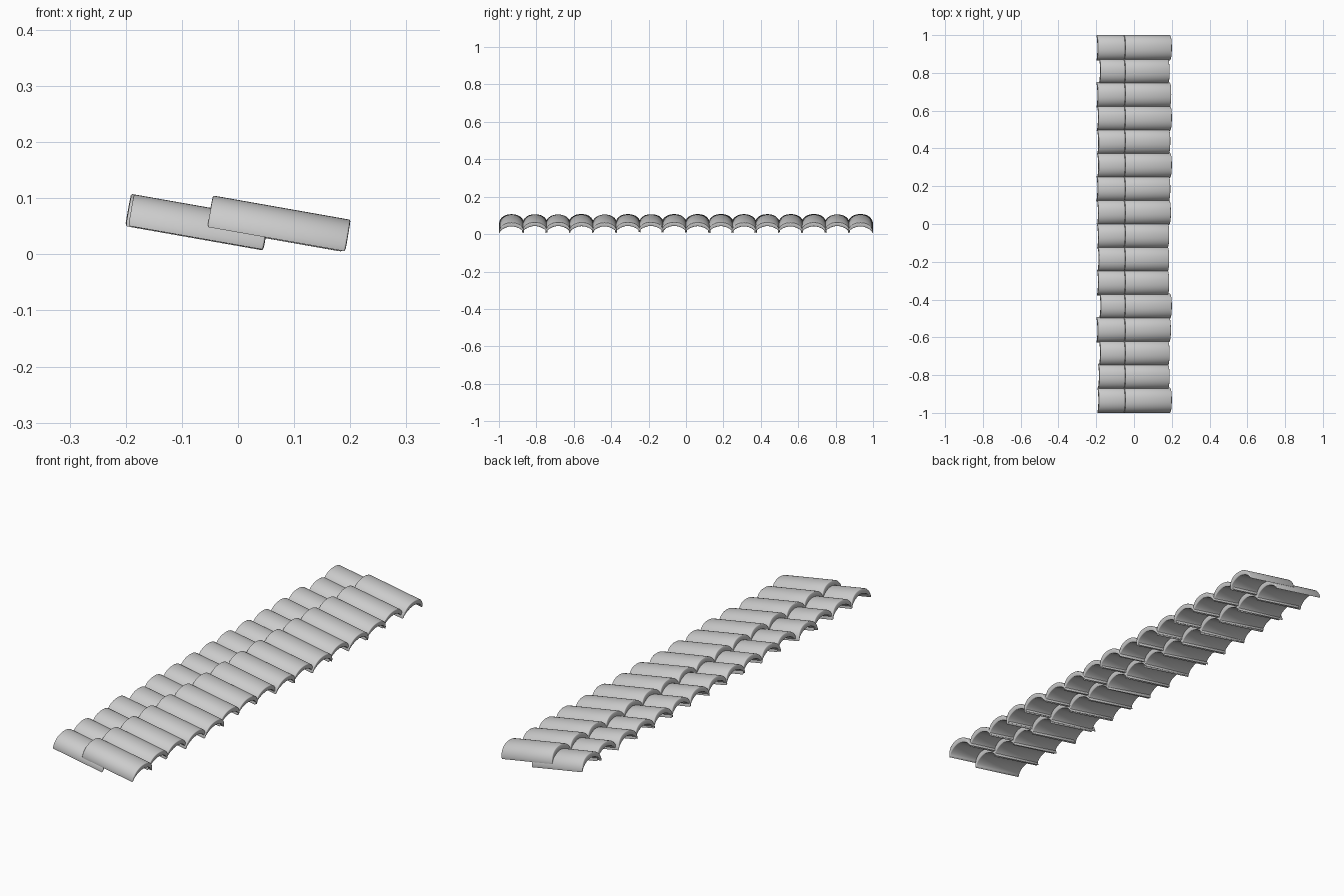
import bpy, bmesh, math, random
from mathutils import Matrix

cube = bpy.data.objects.get("Cube")
if cube:
    bpy.data.objects.remove(cube, do_unlink=True)

random.seed(4)
LENGTH, HALF_WIDTH, HEIGHT = 0.249, 0.0675, 0.058
SLOPE = math.radians(10)
END_Y = 1 - HALF_WIDTH

clay = bpy.data.materials.new("pale grey clay")
clay.use_nodes = True
GREY = (0.6, 0.6, 0.6, 1)
clay.diffuse_color = GREY
clay.node_tree.nodes["Principled BSDF"].inputs["Base Color"].default_value = GREY


def arch(a, b, base, exponent, steps=20):
    """Superellipse arch from +y over the top to -y."""
    pts = []
    for i in range(steps + 1):
        t = math.pi * i / steps
        c, s = math.cos(t), max(math.sin(t), 0)
        y = math.copysign(abs(c) ** (2 / exponent), c) * a
        pts.append((y, base + s ** (2 / exponent) * b))
    return pts


def tile_mesh(name, x0, x1):
    """Domed tile with a shallow hollow underside and softened end rims."""
    bm = bmesh.new()
    profiles = (arch(HALF_WIDTH, HEIGHT, 0, 2.2),
                arch(HALF_WIDTH - 0.006, 0.032, 0.005, 1.65))
    (out0, in0), (out1, in1) = [
        [[bm.verts.new((x, y, z)) for y, z in prof] for prof in profiles]
        for x in (x0, x1)]
    for p, q in ((out0, out1), (in1, in0), (in0, out0), (out1, in1)):
        for i in range(len(p) - 1):
            bm.faces.new((p[i], p[i + 1], q[i + 1], q[i]))
    for i in (0, -1):
        bm.faces.new((out0[i], out1[i], in1[i], in0[i]))
    bmesh.ops.recalc_face_normals(bm, faces=bm.faces)
    rim = [e for e in bm.edges if e.calc_face_angle(0) > math.radians(60)]
    bmesh.ops.bevel(bm, geom=rim, offset=0.003, segments=2, profile=0.5,
                    affect='EDGES', clamp_overlap=True)
    mesh = bpy.data.meshes.new(name)
    bm.to_mesh(mesh)
    bm.free()
    mesh.materials.append(clay)
    mesh.polygons.foreach_set("use_smooth", [True] * len(mesh.polygons))
    mesh.set_sharp_from_angle(angle=math.radians(50))
    return mesh


def lay_course(name, x, z, shortfalls, open_end):
    """Row of tiles; each stops short of its open end by a few thousandths."""
    last = len(shortfalls) - 1
    for i, short in enumerate(shortfalls):
        half = LENGTH / 2
        ends = [-half, half]
        ends[open_end] *= 1 - short / 1000 / half
        mesh = tile_mesh(name, *ends)
        loose = 0 if i in (0, last) else 1
        roll = loose * math.radians(random.uniform(-1.5, 1.5))
        yaw = loose * math.radians(random.uniform(-0.8, 0.8))
        obj = bpy.data.objects.new(f"{name}_{i + 1}", mesh)
        bpy.context.collection.objects.link(obj)
        y = -END_Y + 2 * END_Y * i / last
        obj.matrix_world = (Matrix.Translation((x, y, z))
                            @ Matrix.Rotation(SLOPE, 4, 'Y')
                            @ Matrix.Rotation(yaw, 4, 'Z')
                            @ Matrix.Rotation(roll, 4, 'X'))


# Upper course, open toward the ridge
lay_course("upper_tile", -0.078, 0.029,
           (5, 8, 14, 0, 16, 3, 6, 3, 3, 0, 4, 4, 3, 0, 14, 0), 0)
# Lower course, overlapping it and open toward the eave
lay_course("lower_tile", 0.068, 0.026,
           (0, 12, 12, 5, 0, 14, 14, 14, 5, 8, 0, 8, 0, 3, 12, 0), 1)
